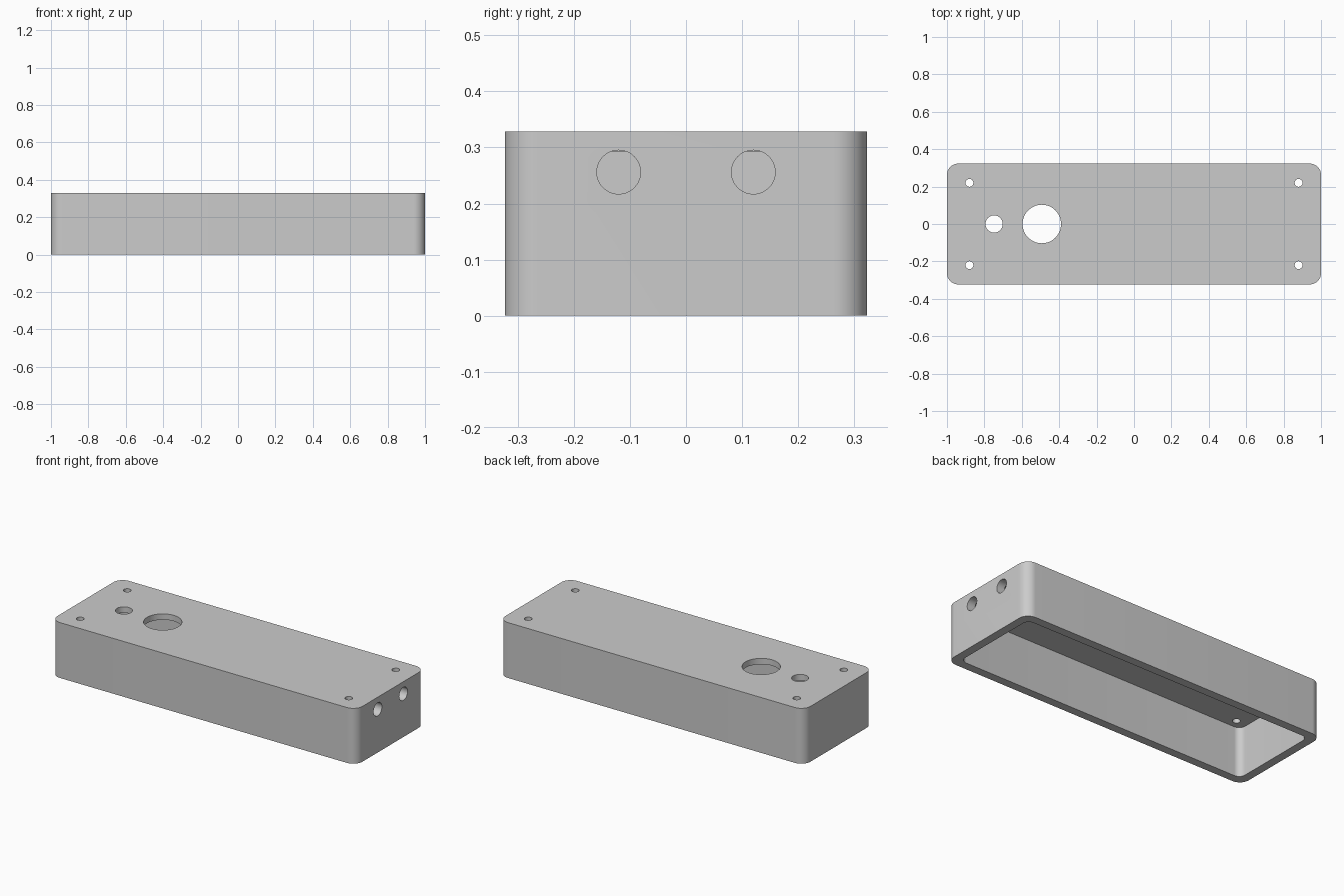
import bpy, bmesh, math
from mathutils import Matrix, Vector

cube = bpy.data.objects.get("Cube")
if cube:
    bpy.data.objects.remove(cube, do_unlink=True)

LENGTH, WIDTH, HEIGHT = 2.0, 0.646, 0.328
CORNER, WALL, CEILING = 0.06, 0.05, 0.293

grey = bpy.data.materials.new("light grey")
grey.use_nodes = True
colour = (0.6, 0.6, 0.6, 1)
grey.diffuse_color = colour
grey.node_tree.nodes["Principled BSDF"].inputs["Base Color"].default_value = colour


def make_object(name, bm):
    bmesh.ops.recalc_face_normals(bm, faces=bm.faces)
    mesh = bpy.data.meshes.new(name)
    bm.to_mesh(mesh)
    bm.free()
    mesh.materials.append(grey)
    obj = bpy.data.objects.new(name, mesh)
    bpy.context.collection.objects.link(obj)
    return obj


def rounded_block(name, length, width, z0, z1, radius, steps=12):
    """Upright block with rounded vertical edges."""
    bm = bmesh.new()
    ring = []
    for i, (sx, sy) in enumerate([(1, 1), (-1, 1), (-1, -1), (1, -1)]):
        cx, cy = sx * (length / 2 - radius), sy * (width / 2 - radius)
        for k in range(steps + 1):
            a = math.pi / 2 * (i + k / steps)
            ring.append(bm.verts.new((cx + radius * math.cos(a), cy + radius * math.sin(a), z0)))
    base = bm.faces.new(ring)
    result = bmesh.ops.extrude_face_region(bm, geom=[base], use_keep_orig=True)
    top = [g for g in result["geom"] if isinstance(g, bmesh.types.BMVert)]
    bmesh.ops.translate(bm, verts=top, vec=(0, 0, z1 - z0))
    return make_object(name, bm)


def drill(name, centre, radius, depth, axis="Z"):
    """Round cutter along one axis."""
    bm = bmesh.new()
    turn = Matrix.Rotation(math.pi / 2, 4, "Y") if axis == "X" else Matrix()
    bmesh.ops.create_cone(bm, cap_ends=True, segments=48, radius1=radius, radius2=radius,
                          depth=depth, matrix=Matrix.Translation(Vector(centre)) @ turn)
    return make_object(name, bm)


# Outer shell and the cavity open at the bottom
enclosure = rounded_block("enclosure", LENGTH, WIDTH, 0, HEIGHT, CORNER)
cutters = [rounded_block("cavity_cutter", LENGTH - 2 * WALL, WIDTH - 2 * WALL,
                         -0.1, CEILING, 0.04)]

# Screw holes in the top corners
for x in (-0.88, 0.88):
    for y in (-0.22, 0.22):
        cutters.append(drill("screw_hole_cutter", (x, y, HEIGHT), 0.021, 0.15))

# Large and small openings in the top
cutters.append(drill("large_opening_cutter", (-0.493, 0, HEIGHT), 0.103, 0.15))
cutters.append(drill("small_opening_cutter", (-0.748, 0, HEIGHT), 0.046, 0.15))

# Two socket holes in the left end
for y in (-0.12, 0.12):
    cutters.append(drill("socket_hole_cutter", (1, y, 0.256), 0.039, 2 * WALL + 0.002, "X"))

# Cut everything out of the shell
bpy.ops.object.select_all(action="DESELECT")
bpy.context.view_layer.objects.active = enclosure
enclosure.select_set(True)
for cutter in cutters:
    cutter.hide_render = True
    mod = enclosure.modifiers.new("cut", "BOOLEAN")
    mod.operation = "DIFFERENCE"
    mod.solver = "EXACT"
    mod.object = cutter
    bpy.ops.object.modifier_apply(modifier=mod.name)
    bpy.data.objects.remove(cutter, do_unlink=True)

bpy.ops.object.shade_smooth_by_angle(angle=math.radians(30))
